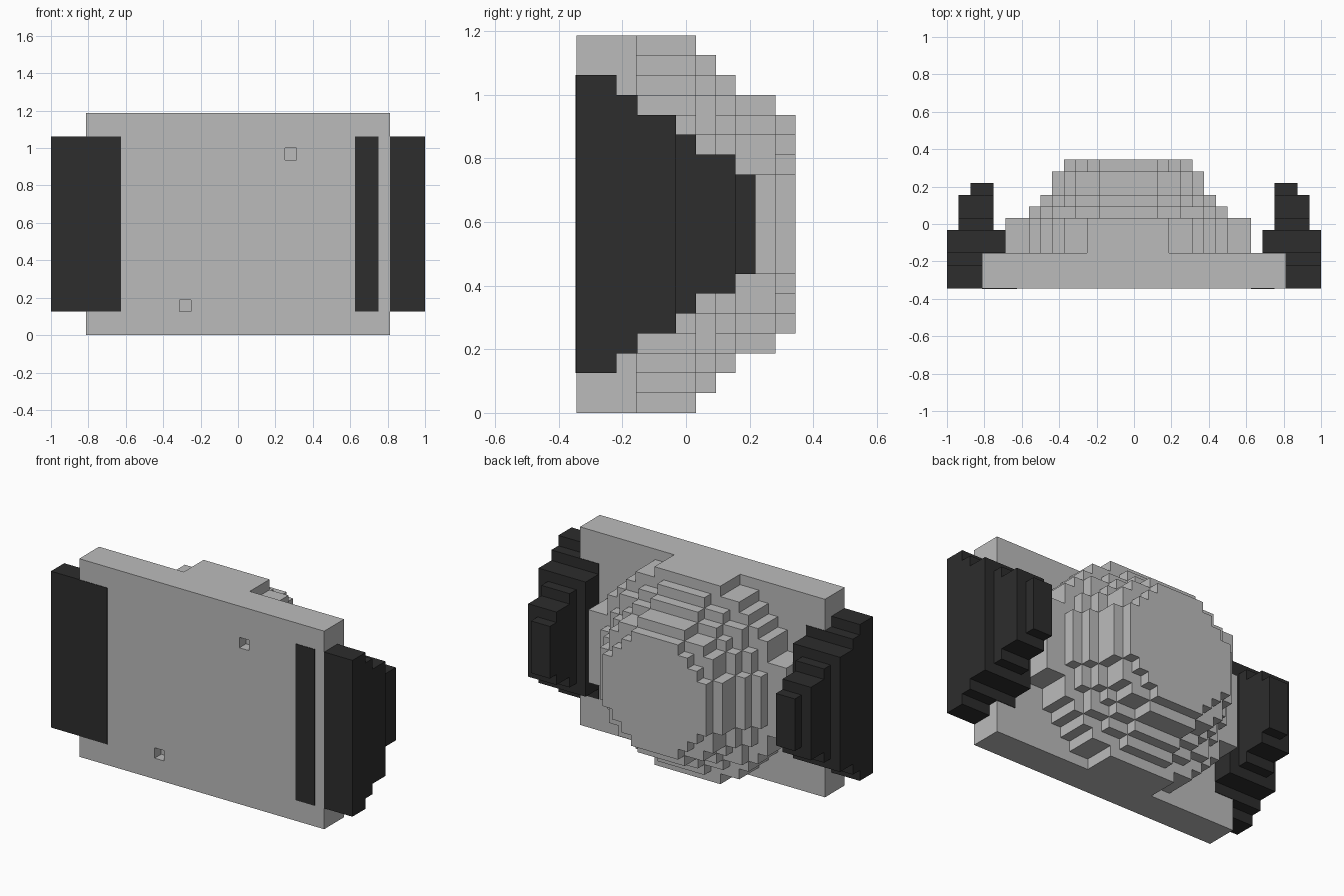
import bpy
import bmesh
from math import sqrt

U = 1 / 16                    # block size
MID_Z = 9.5 * U               # height of the dome and pad centre
MID_X = -0.5 * U              # the dome sits half a block off centre
FRONT = -5.5 * U

cube = bpy.data.objects.get("Cube")
if cube:
    bpy.data.objects.remove(cube)


def material(name, value):
    mat = bpy.data.materials.new(name)
    mat.use_nodes = True
    color = (value, value, value, 1)
    mat.diffuse_color = color
    mat.node_tree.nodes["Principled BSDF"].inputs["Base Color"].default_value = color
    return mat


GREY = material("light grey", 0.5)
DARK = material("charcoal", 0.026)


def finish(name, bm, mat):
    bmesh.ops.recalc_face_normals(bm, faces=bm.faces)
    mesh = bpy.data.meshes.new(name)
    bm.to_mesh(mesh)
    bm.free()
    mesh.materials.append(mat)
    obj = bpy.data.objects.new(name, mesh)
    bpy.context.collection.objects.link(obj)
    return obj


def box(bm, x, y, z):
    """Add a box from three (low, high) ranges."""
    verts = bmesh.ops.create_cube(bm, size=1)["verts"]
    for v in verts:
        v.co = [r[0] + (c + 0.5) * (r[1] - r[0]) for c, r in zip(v.co, (x, y, z))]


def blocks(*ranges):
    """Convert ranges counted in blocks to units."""
    return [(a * U, b * U) for a, b in ranges]


# Flat base plate with two small square pits in its front
bm = bmesh.new()
box(bm, *blocks((-13, 13), (-5.5, -2.5), (0, 19)))
plate = finish("base_plate", bm, GREY)

bm = bmesh.new()
for x, z in ((4, 15), (-5, 2)):
    box(bm, *blocks((x, x + 1), (-6.5, -4.5), (z, z + 1)))
cutter = finish("pit_cutter", bm, GREY)
cutter.hide_render = True
cutter.hide_viewport = True
pits = plate.modifiers.new("pits", "BOOLEAN")
pits.object = cutter
pits.operation = "DIFFERENCE"
pits.solver = "EXACT"


# Stepped dome: each layer is a blocky disc extruded backwards
def disc_layer(name, radius, start, end, arm=0):
    rows = int(radius)
    outline = []
    for j in range(-rows, rows + 1):
        half = int(sqrt(radius ** 2 - j ** 2)) + 0.5
        if arm and abs(j) <= 3:
            half = arm
        if outline and outline[-1][0] == half:
            outline[-1] = (half, j + 0.5)
        else:
            outline += [(half, j - 0.5), (half, j + 0.5)]
    loop = outline + [(-x, z) for x, z in reversed(outline)]
    bm = bmesh.new()
    face = bm.faces.new([bm.verts.new((MID_X + x * U, start * U, MID_Z + z * U))
                         for x, z in loop])
    geom = bmesh.ops.extrude_face_region(bm, geom=[face])["geom"]
    bm.faces.ensure_lookup_table()
    for v in geom:
        if isinstance(v, bmesh.types.BMVert):
            v.co.y = end * U
    if not any(face is f for f in bm.faces):
        raise RuntimeError("missing cap")
    finish(name, bm, GREY)


disc_layer("dome_base", 9.5, -2.5, 0.5, arm=10.5)
disc_layer("dome_step_lower", 8.5, 0.5, 1.5)
disc_layer("dome_step_middle", 7.5, 1.5, 2.5)
disc_layer("dome_step_upper", 6.5, 2.5, 4.5)
disc_layer("dome_cap", 5.5, 4.5, 5.5)

# Side pads: (inner x, outer x, front y, back y, half height) in blocks
PAD_STEPS = [
    (13, 16, -5.5, -3.5, 7.5),
    (11, 16, -3.5, -2.45, 6.5),
    (11, 16, -2.45, -0.5, 5.5),
    (12, 15, -0.5, 0.5, 4.5),
    (12, 15, 0.5, 2.5, 3.5),
    (12, 14, 2.5, 3.5, 2.5),
]
for side, sign in (("left", 1), ("right", -1)):
    bm = bmesh.new()
    for inner, outer, y0, y1, half in PAD_STEPS:
        x = sorted((sign * inner, sign * outer))
        box(bm, *blocks(x, (y0, y1), (9.5 - half, 9.5 + half)))
    finish(side + "_pad", bm, DARK)

# Dark strips lying on the front of the plate
for name, x in (("left_front_strip", (10, 12)), ("right_front_strip", (-13, -10))):
    bm = bmesh.new()
    box(bm, (x[0] * U, x[1] * U), (FRONT - 0.003, FRONT + 0.003), (2 * U, 17 * U))
    finish(name, bm, DARK)
